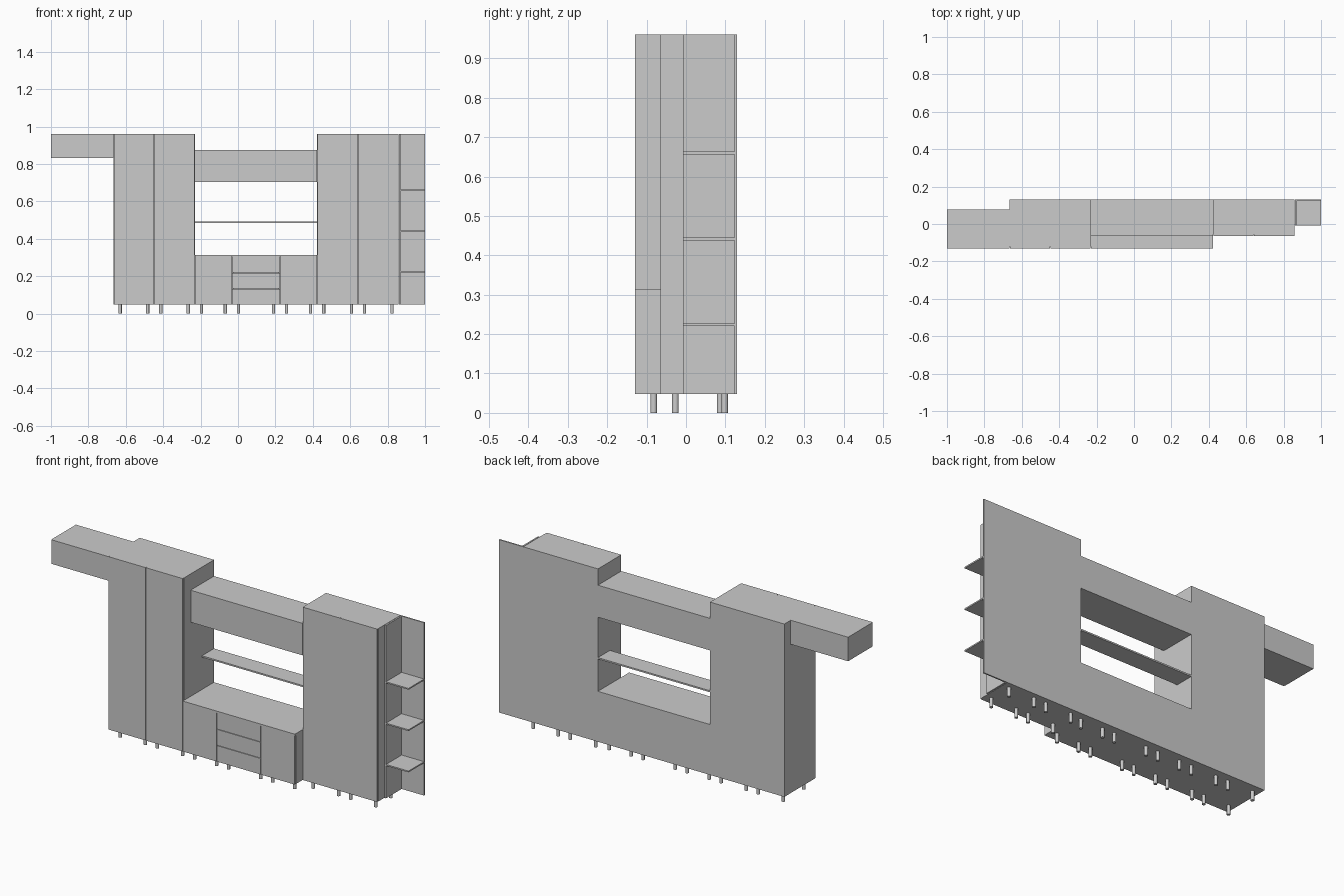
import bpy
import bmesh

if "Cube" in bpy.data.objects:
    bpy.data.objects.remove(bpy.data.objects["Cube"])

T = 0.008      # panel thickness
D = 0.009      # door thickness
GAP = 0.0012   # half of the gap between fronts
BACK = 0.13    # rear plane
Z0, Z1 = 0.048, 0.96


def add_box(bm, x0, x1, y0, y1, z0, z1):
    vs = bmesh.ops.create_cube(bm, size=1)["verts"]
    for v in vs:
        v.co.x = x0 if v.co.x < 0 else x1
        v.co.y = y0 if v.co.y < 0 else y1
        v.co.z = z0 if v.co.z < 0 else z1


def boxes(name, items):
    bm = bmesh.new()
    for it in items:
        add_box(bm, *it)
    me = bpy.data.meshes.new(name)
    bm.to_mesh(me)
    bm.free()
    ob = bpy.data.objects.new(name, me)
    bpy.context.collection.objects.link(ob)
    return ob


def leg(name, x, y):
    bpy.ops.mesh.primitive_cylinder_add(vertices=16, radius=0.0085, depth=Z0,
                                        location=(x, y, Z0 / 2))
    bpy.context.object.name = name
    bpy.ops.object.shade_smooth_by_angle()


def cabinet(name, x0, x1, y0, y1, z0, z1, fronts=1, leg_y=None):
    # carcass of five panels behind the fronts
    yc = y0 + D
    boxes(name + "_carcass", [
        (x0, x0 + T, yc, y1, z0, z1),
        (x1 - T, x1, yc, y1, z0, z1),
        (x0 + T, x1 - T, yc, y1, z0, z0 + T),
        (x0 + T, x1 - T, yc, y1, z1 - T, z1),
        (x0 + T, x1 - T, y1 - T / 2, y1, z0 + T, z1 - T),
    ])
    # door or drawer fronts
    h = (z1 - z0) / fronts
    for i in range(fronts):
        kind = "_door" if fronts == 1 else f"_drawer_front_{i + 1}"
        lo = z0 + i * h + (GAP if i else 0)
        hi = z0 + (i + 1) * h - (GAP if i < fronts - 1 else 0)
        boxes(name + kind, [(x0 + GAP, x1 - GAP, y0, yc, lo, hi)])
    # four round feet
    if leg_y:
        for x in (x0 + 0.035, x1 - 0.035):
            for y in leg_y:
                leg(name + "_leg", x, y)


DEEP, SHALLOW = -0.13, -0.065
DEEP_LEGS, SHALLOW_LEGS = (-0.082, 0.087), (-0.027, 0.098)

# tall deep wardrobes on the left
cabinet("left_wardrobe_outer", -0.665, -0.448, DEEP, BACK, Z0, Z1, 1, DEEP_LEGS)
cabinet("left_wardrobe_inner", -0.448, -0.231, DEEP, BACK, Z0, Z1, 1, DEEP_LEGS)

# low dresser in the middle with a worktop
TOP = 0.305
cabinet("dresser_left", -0.231, -0.033, DEEP, BACK, Z0, TOP, 1, DEEP_LEGS)
cabinet("dresser_drawers", -0.033, 0.225, DEEP, BACK, Z0, TOP, 3, DEEP_LEGS)
cabinet("dresser_right", 0.225, 0.423, DEEP, BACK, Z0, TOP, 1, DEEP_LEGS)
boxes("dresser_worktop", [(-0.231, 0.423, DEEP, BACK, TOP, 0.314)])

# tall shallow wardrobes on the right
cabinet("right_wardrobe_inner", 0.423, 0.641, SHALLOW, BACK, Z0, Z1, 1, SHALLOW_LEGS)
cabinet("right_wardrobe_outer", 0.641, 0.859, SHALLOW, BACK, Z0, Z1, 1, SHALLOW_LEGS)

# bridge cabinet and open shelf over the dresser
cabinet("bridge_cabinet", -0.231, 0.423, SHALLOW, BACK, 0.705, 0.874)
boxes("bridge_shelf", [(-0.231, 0.423, 0.03, BACK, 0.484, 0.492)])

# cantilevered overhead cabinet on the far left
cabinet("overhead_cabinet", -1.0, -0.665, DEEP, 0.077, 0.833, Z1)

# open corner shelves on the far right
boxes("end_shelf_side_panel", [(0.861, 0.869, -0.007, BACK, Z0, Z1)])
boxes("end_shelf_back_panel", [(0.869, 1.0, 0.123, BACK, Z0, Z1)])
for i in range(3):
    z = 0.22 + i * 0.218
    boxes(f"end_shelf_{i + 1}", [(0.869, 1.0, -0.007, 0.123, z, z + 0.007)])
